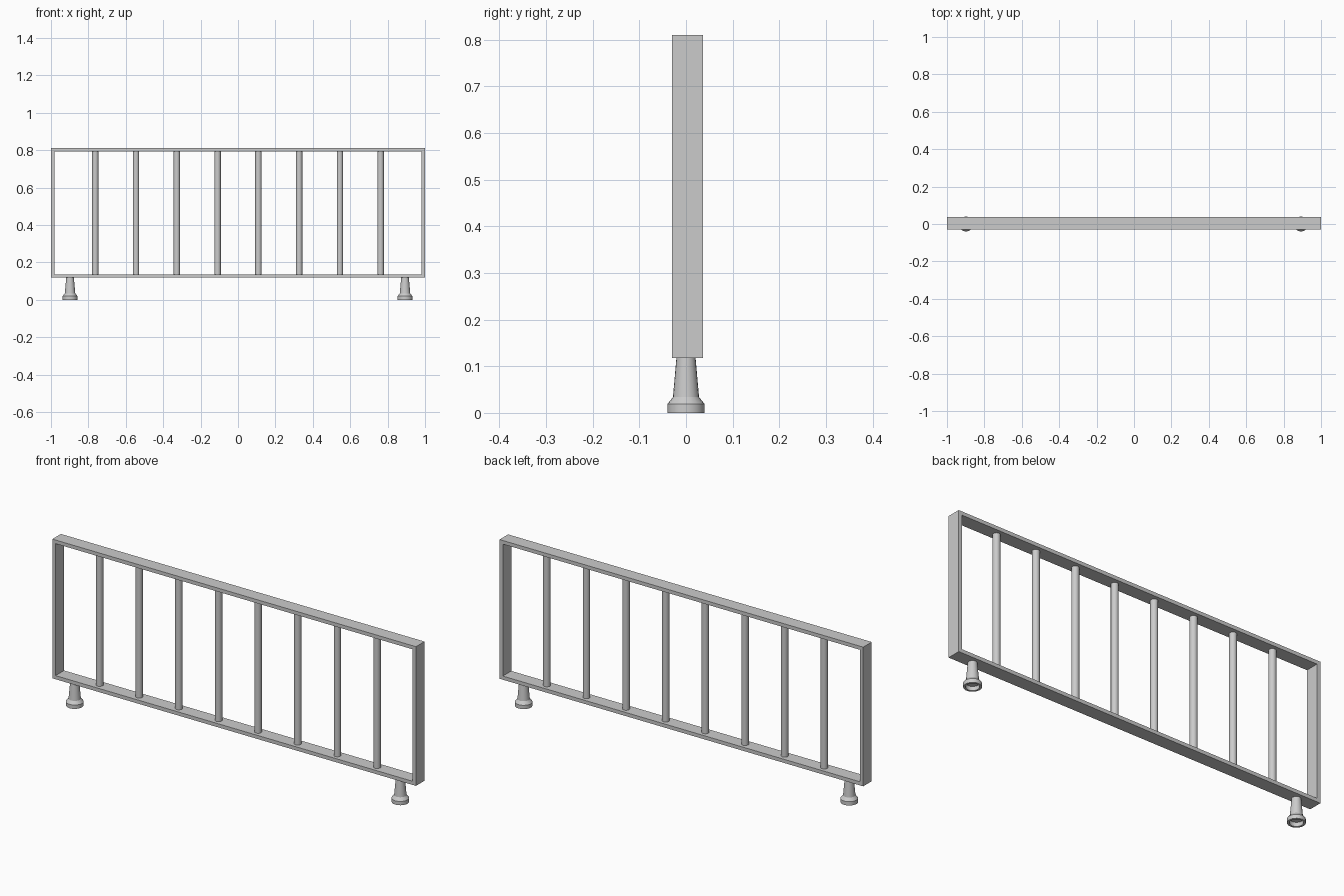
import bpy, bmesh, math

if "Cube" in bpy.data.objects:
    bpy.data.objects.remove(bpy.data.objects["Cube"])

YC = 0.003             # centre depth of the frame
D = 0.067              # frame depth
T = 0.018              # frame bar thickness
Z0, Z1 = 0.118, 0.81   # frame bottom and top


def finish(bm, name, smooth=False):
    bmesh.ops.recalc_face_normals(bm, faces=bm.faces)
    me = bpy.data.meshes.new(name)
    bm.to_mesh(me)
    bm.free()
    ob = bpy.data.objects.new(name, me)
    bpy.context.collection.objects.link(ob)
    if smooth:
        bpy.ops.object.select_all(action='DESELECT')
        ob.select_set(True)
        bpy.context.view_layer.objects.active = ob
        bpy.ops.object.shade_smooth_by_angle(angle=math.radians(30))
    return ob


def lathe(name, profile, x, y, steps=20):
    bm = bmesh.new()
    vs = [bm.verts.new((r, 0, z)) for r, z in profile]
    es = [bm.edges.new(p) for p in zip(vs, vs[1:])]
    bmesh.ops.spin(bm, geom=vs + es, cent=(0, 0, 0), axis=(0, 0, 1),
                   angle=math.tau, steps=steps)
    bmesh.ops.remove_doubles(bm, verts=bm.verts, dist=1e-5)
    ob = finish(bm, name, True)
    ob.location = (x, y, 0)
    return ob


# rectangular outer frame: one ring extruded through its depth
bm = bmesh.new()
corners = [(-1, Z0), (1, Z0), (1, Z1), (-1, Z1)]
inner = [(-1 + T, Z0 + T), (1 - T, Z0 + T), (1 - T, Z1 - T), (-1 + T, Z1 - T)]
o = [bm.verts.new((x, YC - D / 2, z)) for x, z in corners]
i = [bm.verts.new((x, YC - D / 2, z)) for x, z in inner]
faces = [bm.faces.new((o[k], o[(k + 1) % 4], i[(k + 1) % 4], i[k])) for k in range(4)]
ext = bmesh.ops.extrude_face_region(bm, geom=faces, use_keep_orig=True)
bmesh.ops.translate(bm, vec=(0, D, 0),
                    verts=[g for g in ext['geom'] if isinstance(g, bmesh.types.BMVert)])
finish(bm, "frame")

# eight round upright bars
for n in range(8):
    lathe(f"upright_bar_{n + 1}",
          [(0, Z0 + T), (0.017, Z0 + T), (0.017, Z1 - T), (0, Z1 - T)],
          (n - 3.5) * 0.218, YC, 16)

# tapered feet with a flared base, recessed underneath
foot = [(0, 0.02), (0.03, 0.02), (0.03, 0), (0.04, 0), (0.04, 0.019),
        (0.028, 0.034), (0.0205, Z0), (0, Z0)]
for side, x in (("left", -0.898), ("right", 0.893)):
    lathe(f"foot_{side}", foot, x, 0)
